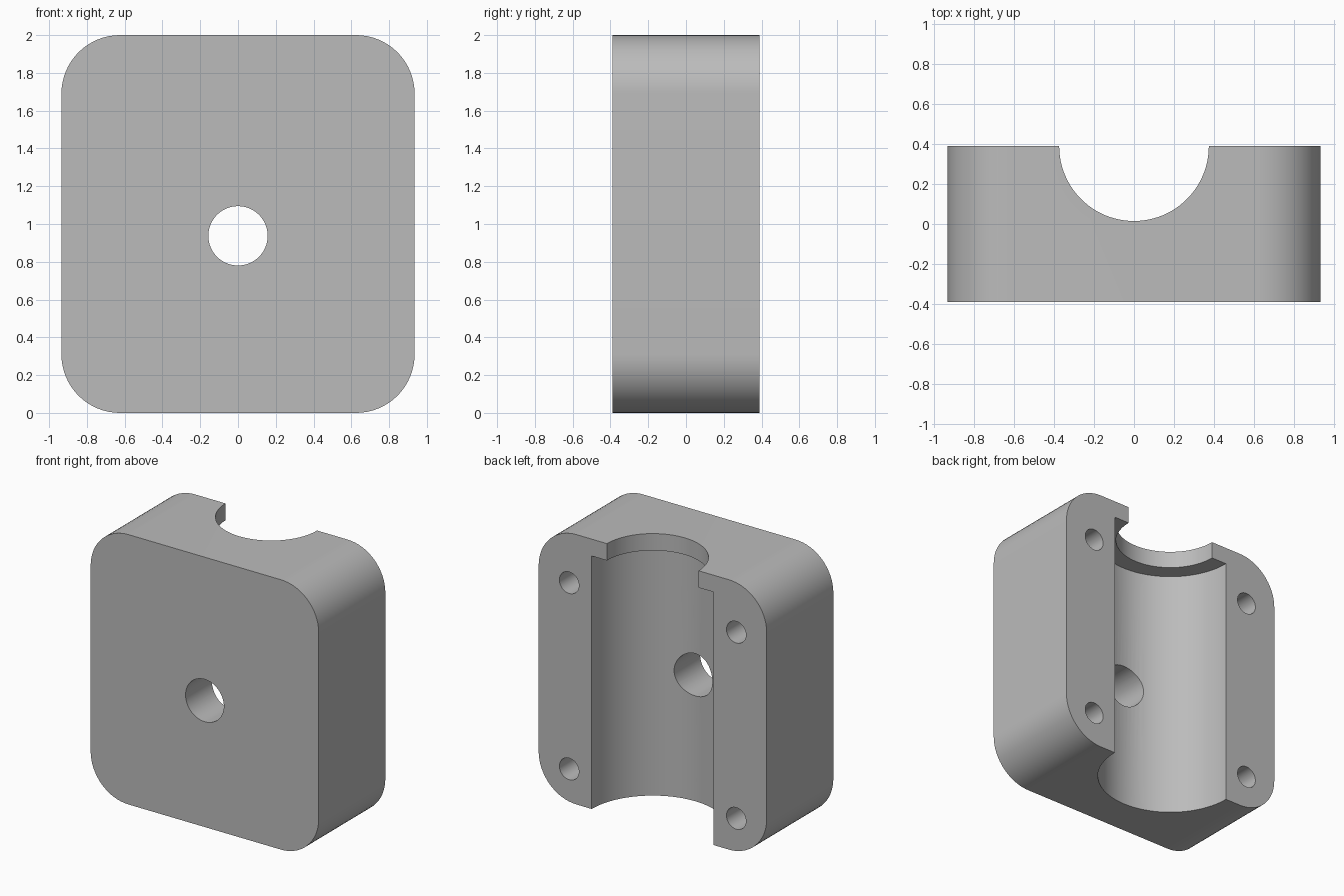
import bpy
import bmesh
from math import radians, pi
from mathutils import Matrix

cube = bpy.data.objects.get("Cube")
if cube:
    bpy.data.objects.remove(cube, do_unlink=True)

WIDTH, DEPTH, HEIGHT = 1.87, 0.78, 2.0
CORNER = 0.31
BACK = DEPTH / 2
LIP = 0.125                      # thickness of the collar at the top of the bore
MID = (HEIGHT - LIP) / 2         # centre height of the bore

grey = bpy.data.materials.new("plain grey")
grey.use_nodes = True
colour = (0.5, 0.5, 0.5, 1)
grey.diffuse_color = colour
grey.node_tree.nodes["Principled BSDF"].inputs["Base Color"].default_value = colour


def add_object(name, bm):
    mesh = bpy.data.meshes.new(name)
    bm.to_mesh(mesh)
    bm.free()
    mesh.materials.append(grey)
    obj = bpy.data.objects.new(name, mesh)
    bpy.context.collection.objects.link(obj)
    return obj


def cut_cylinder(body, name, radius, length, centre, along_y=False, sides=64):
    """Subtract a cylinder standing along z, or lying along y."""
    bm = bmesh.new()
    turn = Matrix.Rotation(pi / 2, 4, 'X') if along_y else Matrix()
    bmesh.ops.create_cone(bm, cap_ends=True, segments=sides, radius1=radius,
                          radius2=radius, depth=length,
                          matrix=Matrix.Translation(centre) @ turn)
    cutter = add_object(name, bm)
    cutter.hide_render = True
    mod = body.modifiers.new(name, 'BOOLEAN')
    mod.operation = 'DIFFERENCE'
    mod.solver = 'EXACT'
    mod.object = cutter
    bpy.ops.object.modifier_apply(modifier=mod.name)
    bpy.data.objects.remove(cutter, do_unlink=True)


# Block with four rounded corners
bm = bmesh.new()
bmesh.ops.create_cube(bm, size=1, matrix=Matrix.Translation((0, 0, HEIGHT / 2))
                      @ Matrix.Diagonal((WIDTH, DEPTH, HEIGHT, 1)))
corners = [e for e in bm.edges
           if abs(e.verts[0].co.y - e.verts[1].co.y) > DEPTH / 2]
bmesh.ops.bevel(bm, geom=corners, offset=CORNER, segments=16,
                profile=0.5, affect='EDGES')
block = add_object("clamp_block", bm)
bpy.context.view_layer.objects.active = block
block.select_set(True)

# Half-round bore open at the bottom, with a narrower mouth through the top
cut_cylinder(block, "bore", 0.5, HEIGHT, (0, BACK, HEIGHT / 2 - LIP), sides=96)
cut_cylinder(block, "mouth", 0.375, HEIGHT, (0, BACK, HEIGHT), sides=96)

# Central through hole
cut_cylinder(block, "centre_hole", 0.157, 2, (0, 0, MID), along_y=True)

# Four blind screw holes in the back face
for x in (-0.685, 0.685):
    for z in (MID - 0.69, MID + 0.69):
        cut_cylinder(block, "screw_hole", 0.08, 1, (x, BACK, z),
                     along_y=True, sides=48)

bpy.ops.object.shade_smooth_by_angle(angle=radians(30))
